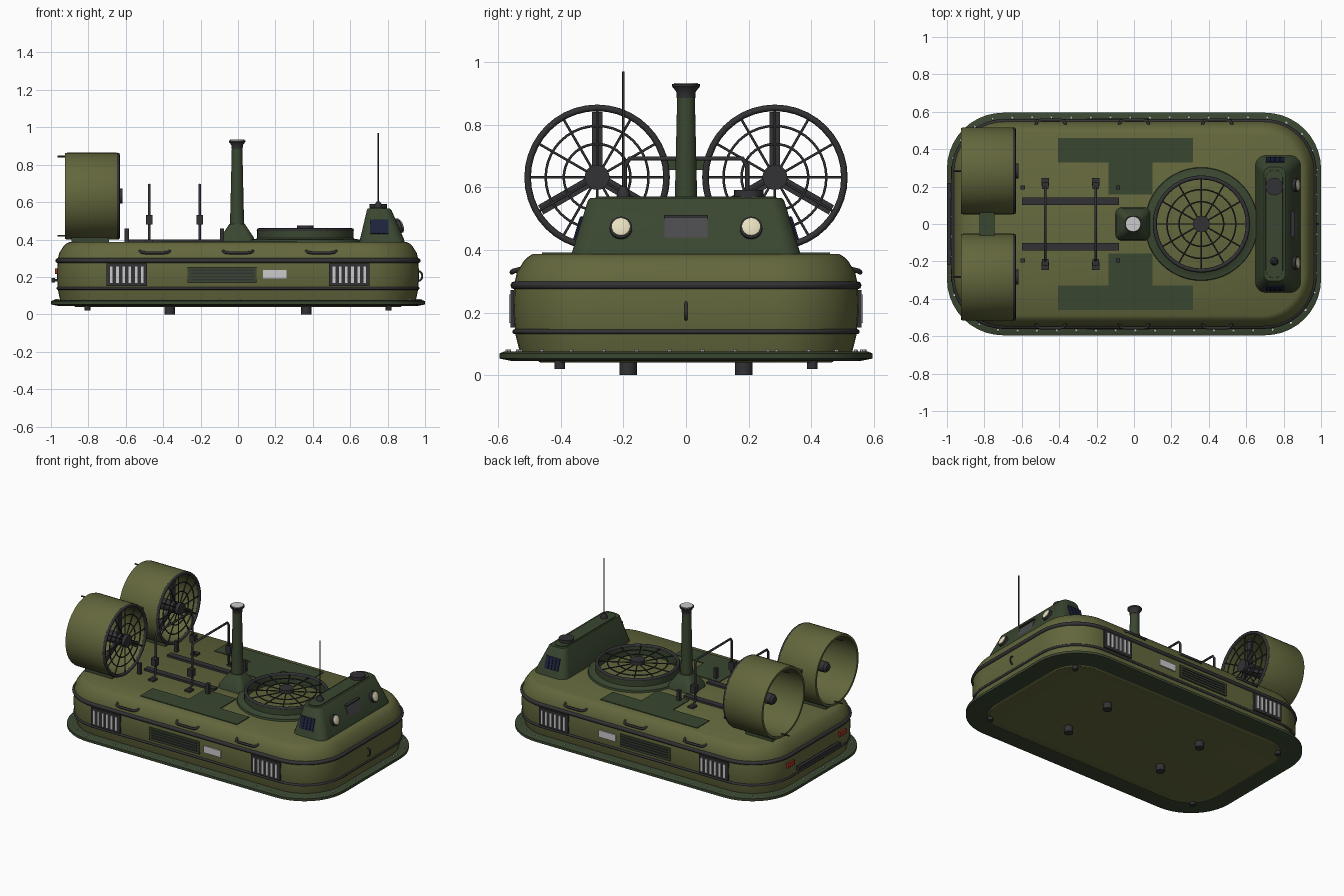
import bpy, bmesh, math
from math import pi, cos, sin
from mathutils import Matrix, Vector

if "Cube" in bpy.data.objects:
    bpy.data.objects.remove(bpy.data.objects["Cube"])


def mat(name, r, g, b):
    m = bpy.data.materials.new(name)
    m.diffuse_color = (r, g, b, 1)
    m.use_nodes = True
    m.node_tree.nodes["Principled BSDF"].inputs["Base Color"].default_value = m.diffuse_color
    return m


OLIVE = mat("olive", .125, .135, .045)
GREEN = mat("dark_green", .042, .062, .030)
DARK = mat("charcoal", .032, .032, .035)
GREY = mat("mid_grey", .07, .07, .075)
LIGHT = mat("light_grey", .55, .55, .55)
LAMP = mat("lamp_cream", .8, .74, .52)
GLASS = mat("blue_glass", .012, .017, .045)
RED = mat("red_lens", .35, .03, .015)


def finish(name, bm, m, loc=(0, 0, 0), rot=(0, 0, 0), angle=35):
    bmesh.ops.recalc_face_normals(bm, faces=bm.faces)
    me = bpy.data.meshes.new(name)
    bm.to_mesh(me)
    bm.free()
    for p in me.polygons:
        p.use_smooth = True
    me.set_sharp_from_angle(angle=math.radians(angle))
    me.materials.append(m)
    ob = bpy.data.objects.new(name, me)
    ob.location, ob.rotation_euler = loc, rot
    bpy.context.collection.objects.link(ob)
    return ob


def rrect(hx, hy, r, z, cx=0, n=10):
    pts = []
    for k, (sx, sy) in enumerate([(1, 1), (-1, 1), (-1, -1), (1, -1)]):
        for i in range(n + 1):
            a = (k + i / n) * pi / 2
            pts.append((cx + sx * (hx - r) + r * cos(a), sy * (hy - r) + r * sin(a), z))
    return pts


def loft(name, levels, m, loc=(0, 0, 0)):
    # stack of rounded rectangles (hx, hy, radius, z[, cx])
    bm = bmesh.new()
    rings = [[bm.verts.new(p) for p in rrect(*lv)] for lv in levels]
    n = len(rings[0])
    for a, b in zip(rings, rings[1:]):
        for i in range(n):
            bm.faces.new((a[i], a[(i + 1) % n], b[(i + 1) % n], b[i]))
    bm.faces.new(rings[0])
    bm.faces.new(rings[-1])
    return finish(name, bm, m, loc)


def lathe(name, prof, m, loc, rot=(0, 0, 0), seg=32, closed=False):
    bm = bmesh.new()
    rings = [[bm.verts.new((r * cos(2 * pi * i / seg), r * sin(2 * pi * i / seg), h))
              for i in range(seg)] for r, h in prof]
    pairs = list(zip(rings, rings[1:]))
    if closed:
        pairs.append((rings[-1], rings[0]))
    else:
        bm.faces.new(rings[0])
        bm.faces.new(rings[-1])
    for a, b in pairs:
        for i in range(seg):
            bm.faces.new((a[i], a[(i + 1) % seg], b[(i + 1) % seg], b[i]))
    return finish(name, bm, m, loc, rot)


def cyl(name, r, h, m, loc, rot=(0, 0, 0), seg=20):
    return lathe(name, [(r, 0), (r, h)], m, loc, rot, seg)


def boxes(name, items, m, loc=(0, 0, 0), rot=(0, 0, 0)):
    # items: (x0, x1, y0, y1, z0, z1)
    bm = bmesh.new()
    for x0, x1, y0, y1, z0, z1 in items:
        c = Vector(((x0 + x1) / 2, (y0 + y1) / 2, (z0 + z1) / 2))
        bmesh.ops.create_cube(bm, size=1, matrix=Matrix.Translation(c)
                              @ Matrix.Diagonal((x1 - x0, y1 - y0, z1 - z0, 1)))
    return finish(name, bm, m, loc, rot)


def tube(name, paths, r, m, loc=(0, 0, 0), rot=(0, 0, 0), cyclic=False):
    cu = bpy.data.curves.new(name, 'CURVE')
    cu.dimensions, cu.bevel_depth, cu.bevel_resolution, cu.use_fill_caps = '3D', r, 2, True
    for path in paths:
        s = cu.splines.new('POLY')
        s.points.add(len(path) - 1)
        for p, co in zip(s.points, path):
            p.co = (*co, 1)
        s.use_cyclic_u = cyclic
    cu.materials.append(m)
    ob = bpy.data.objects.new(name, cu)
    ob.location, ob.rotation_euler = loc, rot
    bpy.context.collection.objects.link(ob)


def circle(r, n=40):
    return [(r * cos(2 * pi * i / n), r * sin(2 * pi * i / n), 0) for i in range(n)]


def grille(name, R, rim, loc, rot=(0, 0, 0)):
    tube(name + "_rim", [circle(R)], rim, DARK, loc, rot, True)
    tube(name + "_rings", [circle(R * .48), circle(R * .74)], .004, DARK, loc, rot, True)
    tube(name + "_spokes", [[(0, 0, 0), (R * cos(k * pi / 6), R * sin(k * pi / 6), 0)]
                            for k in range(12)], .004, DARK, loc, rot)
    cyl(name + "_hub", R * .18, .025, DARK, Vector(loc), rot)


# hull, skirt flange, bottom plate
loft("hull", [(.95, .53, .26, .07), (.963, .545, .27, .13), (.968, .551, .27, .2),
              (.965, .549, .27, .29), (.955, .54, .265, .33), (.932, .518, .245, .365),
              (.92, .506, .235, .377), (.90, .49, .22, .387)], OLIVE)
loft("skirt_flange", [(.96, .555, .28, .045), (1, .595, .30, .053),
                      (1, .595, .30, .070), (.985, .58, .29, .076)], GREEN)
tube("flange_edge", [rrect(.993, .588, .295, .062)], .007, DARK, cyclic=True)
loft("bottom_plate", [(.87, .465, .20, .040), (.88, .475, .21, .047)], OLIVE)
tube("upper_rub_rail", [rrect(.964, .548, .27, .287)], .013, DARK, cyclic=True)
tube("lower_rub_rail", [rrect(.963, .547, .27, .139)], .008, DARK, cyclic=True)

# flange bolts spaced along the perimeter
bm = bmesh.new()
loop = [Vector(p) for p in rrect(.975, .57, .28, .078)]
carry = 0
for a, b in zip(loop, loop[1:] + loop[:1]):
    d, t = (b - a).length, carry
    while t < d:
        bmesh.ops.create_cone(bm, cap_ends=True, segments=8, radius1=.007, radius2=.006,
                              depth=.008, matrix=Matrix.Translation(a.lerp(b, t / d)))
        t += .105
    carry = t - d
finish("flange_bolts", bm, LIGHT)

# feet
for sx in (-1, 1):
    for sy in (-1, 1):
        cyl("large_foot", .028, .05, DARK, (sx * .365, sy * .185, 0))
        cyl("small_foot", .017, .03, DARK, (sx * .805, sy * .403, .02))

# hull side details on both sides
for s in (-1, 1):
    for x in (-.595, .595):
        boxes("side_vent", [(-.108, .108, -.009, .009, -.06, .06)], DARK, (x, s * .551, .212))
        boxes("vent_slats", [(-.082 + i * .033 - .007, -.082 + i * .033 + .007, -.006, .006, -.045, .045)
                             for i in range(6)], LIGHT, (x, s * .559, .212))
    boxes("side_panel", [(-.27, .10, -.008, .008, .168, .252)], GREEN, (0, s * .55, 0))
    boxes("panel_slats", [(-.255, .085, -.005, .005, z, z + .007) for z in (.182, .199, .216, .233)],
          DARK, (0, s * .558, 0))
    boxes("side_plate", [(.135, .26, -.006, .006, .19, .236)], LIGHT, (0, s * .552, 0))
    for x in (-.445, 0, .445):
        tube("grab_handle", [[(x - .08, s * .53, .338), (x - .07, s * .553, .332), (x - .05, s * .556, .329),
                              (x + .05, s * .556, .329), (x + .07, s * .553, .332), (x + .08, s * .53, .338)]],
             .008, DARK)
    boxes("tail_light", [(-.978, -.955, -.035, .035, .215, .245)], RED, (0, s * .275, 0))

# rear bumper and front tow eye
boxes("rear_bumper", [(-.998, -.978, -.22, .22, .17, .195), (-.98, -.95, -.17, -.14, .175, .19),
                      (-.98, -.95, .14, .17, .175, .19)], DARK)
tube("tow_eye", [[(.965 + .02 * sin(a), 0, .205 - .026 * cos(a))
                  for a in [i * pi / 8 for i in range(9)]]], .005, DARK)

# deck panels, runners, bollards
for s in (-1, 1):
    boxes("deck_panel", [(-.405, .315, -.065, .065, .38, .392)], GREEN, (0, s * .395, 0))
    boxes("deck_inner_panel", [(-.135, .10, -.086, .086, .38, .392)], GREEN, (0, s * .245, 0))
    boxes("deck_runner", [(-.60, -.08, -.02, .02, .38, .400)], DARK, (0, s * .122, 0))
    for x in (-.595, -.085):
        boxes("bollard", [(-.011, .011, -.011, .011, .38, .46)], DARK, (x, s * .195, 0))

# hoop rails with feet and clamps
for x in (-.475, -.205):
    path = [(x, -.222, .39), (x, -.195, .42), (x, -.195, .67), (x, -.18, .692),
            (x, .18, .692), (x, .195, .67), (x, .195, .42), (x, .222, .39)]
    tube("hoop_rail", [path], .0075, DARK)
    for s in (-1, 1):
        boxes("rail_foot", [(-.02, .02, -.022, .022, .38, .399)], DARK, (x, s * .225, 0))
        boxes("rail_clamp", [(-.018, .018, -.018, .018, .48, .53)], DARK, (x, s * .205, 0))

# lift fan intake
lathe("intake_ring", [(.305, .38), (.30, .399), (.264, .403), (.258, .408), (.258, .45),
                      (.24, .45), (.24, .38)], GREEN, (.36, 0, 0), seg=48, closed=True)
grille("intake_grille", .249, .011, (.36, 0, .45))

# funnel on a tapered base
loft("funnel_base", [(.095, .09, .035, .38), (.09, .085, .035, .41), (.06, .058, .03, .455),
                     (.042, .042, .03, .482)], GREEN, (-.005, 0, 0))
lathe("funnel", [(.039, .47), (.036, .55), (.028, .90)], GREEN, (-.005, 0, 0))
lathe("funnel_flare", [(.030, .885), (.031, .905), (.044, .922), (.044, .93)], DARK, (-.005, 0, 0))
cyl("funnel_cap", .039, .006, LIGHT, (-.005, 0, .928))

# cabin
loft("cabin", [(.122, .368, .055, .38, .77), (.118, .362, .055, .40, .77),
               (.066, .314, .045, .557, .755), (.058, .306, .04, .566, .752)], GREEN)
loft("roof_panel", [(.047, .29, .046, .56, .75), (.045, .288, .044, .571, .75)], GREEN)
cyl("roof_hatch", .047, .024, DARK, (.75, .2, .567))
lathe("antenna_base", [(.022, .566), (.020, .585), (.010, .602)], DARK, (.75, -.2, 0), seg=16)
tube("antenna", [[(.75, -.2, .59), (.75, -.2, .97)]], .004, DARK)
TILT = .33
boxes("front_window", [(-.008, .008, -.068, .068, -.053, .053)], GREY, (.857, 0, .456), (0, -TILT, 0))
boxes("window_hood", [(-.01, .016, -.07, .07, -.004, .004)], DARK, (.843, 0, .508))
for s in (-1, 1):
    lathe("headlight_housing", [(.036, -.02), (.036, .02), (.031, .023)], DARK,
          (.854, s * .208, .466), (0, pi / 2 - TILT, 0), 24)
    lathe("headlight_lens", [(.031, .0), (.029, .026), (.016, .031)], LAMP,
          (.854, s * .208, .466), (0, pi / 2 - TILT, 0), 24)
    boxes("side_window", [(-.05, .05, -.007, .007, -.04, .04)], GLASS,
          (.755, s * .339, .468), (s * .295, 0, 0))
    boxes("window_bars", [(x - .003, x + .003, -.004, .004, -.038, .038) for x in (-.025, 0, .025)], GLASS,
          (.755, s * .346, .469), (s * .295, 0, 0))

# twin ducted fans
AX = (0, pi / 2, 0)
for s in (-1, 1):
    y, z = s * .284, .632
    lathe("fan_duct", [(.229, -.925), (.232, -.915), (.232, -.65), (.228, -.64), (.214, -.64),
                       (.214, -.925)], OLIVE, (0, y, z), AX, 48, True)
    grille("fan_grille", .222, .0105, (-.642, y, z), AX)
    lathe("fan_motor", [(.022, -.86), (.034, -.845), (.038, -.66)], DARK, (0, y, z), AX, 20)
    for k in range(3):
        a = k * 2 * pi / 3
        boxes("fan_blade", [(-.008, .008, -.017, .017, .02, .208)], DARK, (-.685, y, z), (a, 0, 0))
    for dz in (-.212, .212):
        tube("duct_peg", [[(-.965, y, z + dz), (-.91, y, z + dz)]], .005, DARK)
    boxes("duct_mount", [(-.89, -.69, -.07, .07, .38, .41)], GREEN, (0, y, 0))
boxes("duct_bridge", [(-.825, -.745, -.07, .07, .655, .695)], GREEN)
